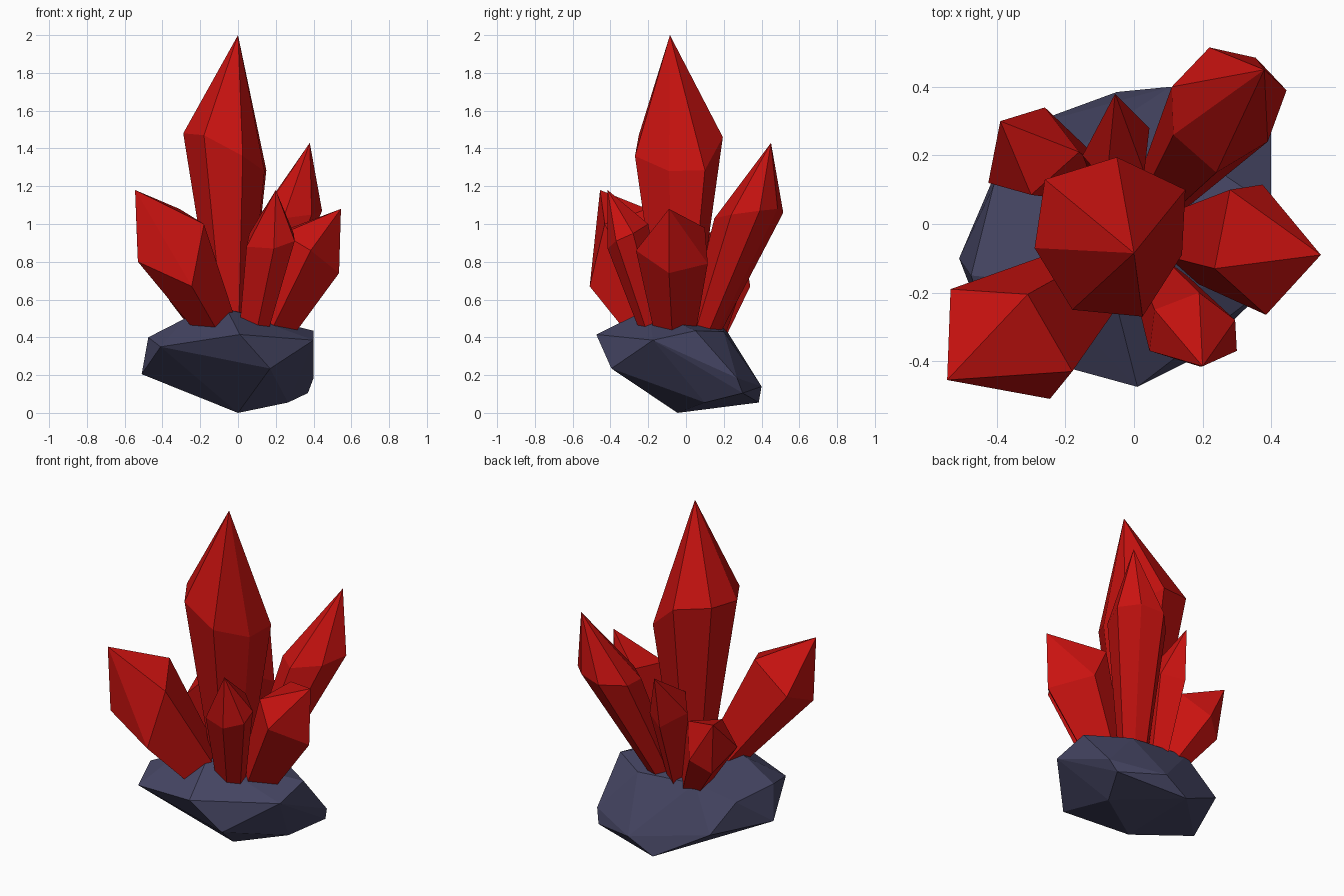
import bpy, bmesh
from mathutils import Vector


def material(name, color):
    m = bpy.data.materials.new(name)
    m.diffuse_color = color
    return m


RED = material("crystal_red", (0.58, 0.006, 0.005, 1))
SLATE = material("slate", (0.06, 0.06, 0.125, 1))


def finish(bm, name, mat):
    bmesh.ops.recalc_face_normals(bm, faces=bm.faces[:])
    mesh = bpy.data.meshes.new(name)
    bm.to_mesh(mesh)
    bm.free()
    mesh.materials.append(mat)
    ob = bpy.data.objects.new(name, mesh)
    bpy.context.collection.objects.link(ob)
    return ob


def crystal(name, base, taper, tip, shoulder):
    """Faceted shaft: shoulder ring shrunk down to the base, pointed at the tip."""
    ring = [Vector(p) for p in shoulder]
    n = len(ring)
    centre = sum(ring, Vector()) / n
    bm = bmesh.new()
    low = [bm.verts.new(Vector(base) + (p - centre) * taper) for p in ring]
    top = [bm.verts.new(p) for p in ring]
    point = bm.verts.new(tip)
    for i in range(n):
        j = (i + 1) % n
        bm.faces.new((low[i], low[j], top[j], top[i]))
        bm.faces.new((top[i], top[j], point))
    bm.faces.new(low[::-1])
    return finish(bm, name, RED)


# Rock: faceted boulder as the hull of its corners
bm = bmesh.new()
for p in [(0, -.045, 0), (.265, .1, .055), (.37, .3, .105), (-.05, .385, .055),
          (.105, .4, .14), (-.35, .275, .22), (-.51, -.1, .205), (.17, -.395, .235),
          (.4, .27, .185), (.01, -.475, .415), (-.41, -.36, .35), (-.475, -.15, .4),
          (.4, .05, .435), (.4, -.175, .385), (-.41, .11, .37), (.18, .2, .43),
          (-.2, .2, .46), (-.28, -.17, .5), (-.06, -.2, .55)]:
    bm.verts.new(p)
bmesh.ops.convex_hull(bm, input=bm.verts[:])
bmesh.ops.delete(bm, geom=[v for v in bm.verts if not v.link_faces], context='VERTS')
finish(bm, "rock_base", SLATE)

# Tall centre crystal
crystal("main_crystal", (-.035, -.04, .45), .42, (0, -.085, 2),
        [(-.26, .13, 1.5), (-.29, -.07, 1.48), (-.18, -.25, 1.47), (.025, -.27, 1.36),
         (.14, -.09, 1.28), (.15, .1, 1.285), (-.05, .195, 1.46)])

# Leaning crystals around it
crystal("front_left_crystal", (-.1, -.15, .43), .5, (-.545, -.455, 1.18),
        [(-.535, -.19, .92), (-.53, -.45, .8), (-.245, -.51, .67),
         (-.18, -.43, 1.0), (-.31, -.205, 1.08)])
crystal("back_left_crystal", (-.14, .13, .42), .55, (-.39, .3, .9),
        [(-.26, .34, .67), (-.36, .27, .59), (-.425, .12, .71),
         (-.3, .085, .83), (-.16, .21, .83)])
crystal("back_crystal", (-.05, .12, .42), .6, (-.055, .38, 1.12),
        [(-.15, .2, .87), (-.07, .35, .82), (.045, .28, .85),
         (.03, .15, .92), (-.08, .12, .95)])
crystal("back_right_crystal", (.09, .1, .42), .5, (.38, .45, 1.43),
        [(.115, .26, 1.03), (.11, .4, 1.04), (.22, .515, 1.06), (.355, .485, 1.08),
         (.445, .39, 1.07), (.39, .24, 1.05), (.24, .15, 1.03)])
crystal("right_crystal", (.155, -.05, .42), .55, (.545, -.09, 1.08),
        [(.535, -.09, .74), (.385, -.265, .86), (.235, -.13, .95),
         (.28, .1, .98), (.375, .115, .79)])
crystal("front_right_crystal", (.085, -.17, .43), .6, (.2, -.415, 1.18),
        [(.045, -.37, .88), (.19, -.415, .87), (.3, -.37, .91),
         (.295, -.28, .95), (.19, -.2, 1.0), (.06, -.25, .95)])
